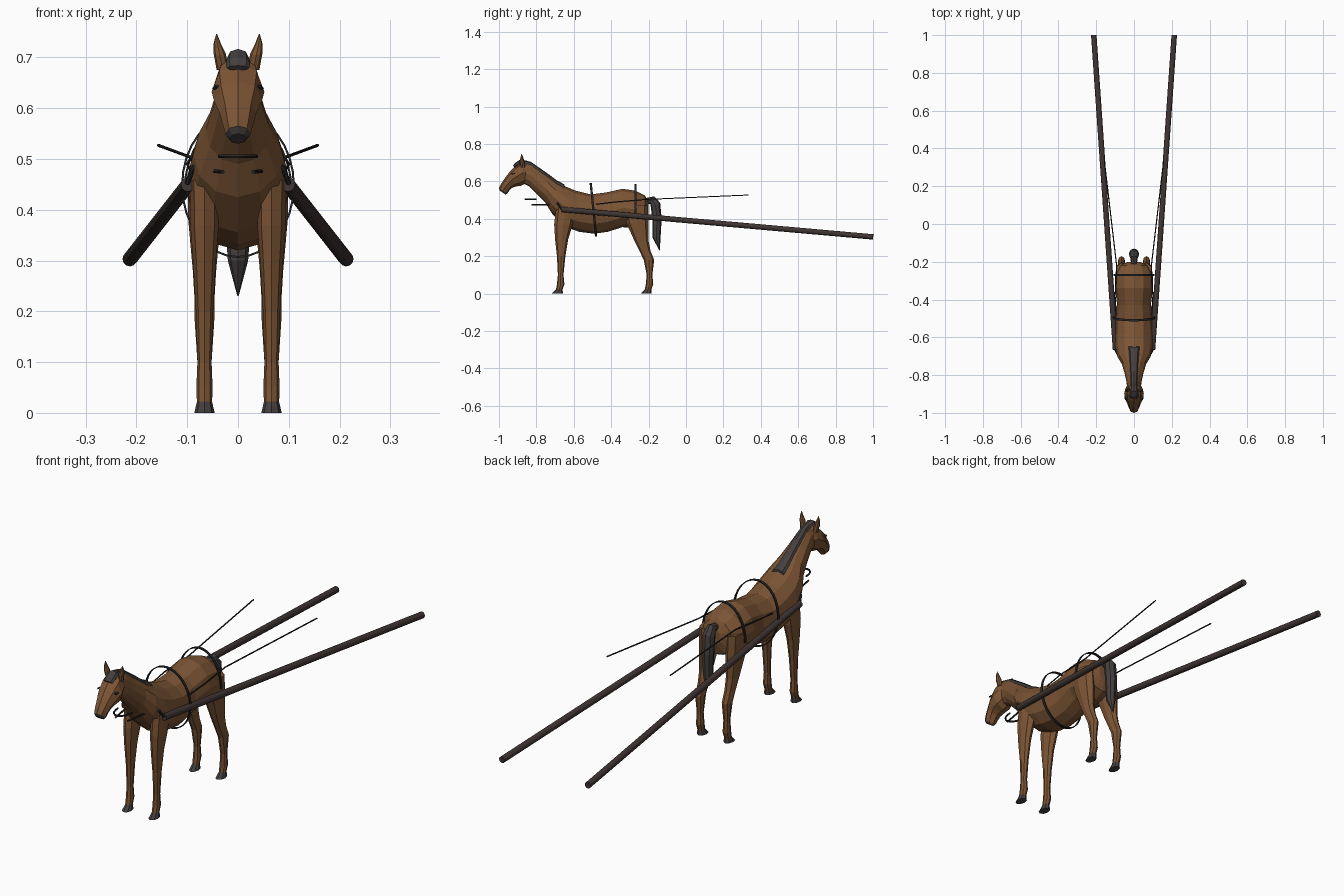
import bpy, bmesh
from math import sin, cos, pi
from mathutils import Vector

cube = bpy.data.objects.get("Cube")
if cube:
    bpy.data.objects.remove(cube)


def material(name, red, green, blue):
    mat = bpy.data.materials.new(name)
    mat.use_nodes = True
    mat.diffuse_color = (red, green, blue, 1)
    shader = mat.node_tree.nodes["Principled BSDF"]
    shader.inputs["Base Color"].default_value = mat.diffuse_color
    return mat


coat = material("brown_coat", .2, .09, .035)
hair = material("dark_hair", .06, .05, .05)
wood = material("dark_wood", .05, .036, .033)
leather = material("black_leather", .02, .02, .02)


def add_object(name, data, materials):
    ob = bpy.data.objects.new(name, data)
    bpy.context.collection.objects.link(ob)
    for mat in materials:
        data.materials.append(mat)
    return ob


def add_mesh(name, bm, materials):
    mesh = bpy.data.meshes.new(name)
    bm.to_mesh(mesh)
    bm.free()
    return add_object(name, mesh, materials)


def ring(top, bottom, half, x=0, sides=8):
    """Elliptical cross-section whose rims are two (y, z) points."""
    top, bottom = Vector((x, *top)), Vector((x, *bottom))
    centre, rise = (top + bottom) / 2, (top - bottom) / 2
    across = Vector((half, 0, 0))
    angles = [2 * pi * i / sides for i in range(sides)]
    return [centre + across * cos(a) + rise * sin(a) for a in angles]


def loft(name, rings, materials, second_colour=None, paired=False):
    """Skin the rings, close the ends and optionally mirror the part."""
    bm = bmesh.new()
    loops = [[bm.verts.new(point) for point in points] for points in rings]
    for near, far in zip(loops, loops[1:]):
        for i in range(len(near)):
            bm.faces.new((near[i - 1], near[i], far[i], far[i - 1]))
    bm.faces.new(loops[0])
    bm.faces.new(loops[-1])
    bmesh.ops.recalc_face_normals(bm, faces=bm.faces)
    if second_colour:
        for face in bm.faces:
            face.material_index = int(second_colour(face.calc_center_median()))
    ob = add_mesh(name, bm, materials)
    if paired:
        ob.modifiers.new("mirror", 'MIRROR').use_mirror_merge = False
    return ob


def cord(name, points, radius, mat=leather, roundness=1, signs=(1, -1)):
    """Round rod or cord through the points, repeated on each listed side."""
    curve = bpy.data.curves.new(name, 'CURVE')
    curve.dimensions = '3D'
    curve.bevel_depth = radius
    curve.bevel_resolution = roundness
    curve.use_fill_caps = True
    for sign in signs:
        spline = curve.splines.new('POLY')
        spline.use_smooth = False
        spline.points.add(len(points) - 1)
        for point, (x, y, z) in zip(spline.points, points):
            point.co = (sign * x, y, z, 1)
    return add_object(name, curve, [mat])


def hoop(name, y, z, half, height, sweep, lean=0, width=.012, steps=32):
    """Flat strap bent along an arc around the body."""
    bm = bmesh.new()
    edges = []
    for i in range(steps + 1):
        angle = sweep * i / steps
        x, rise = half * cos(angle), height * sin(angle)
        middle = y - lean * rise
        edges.append([bm.verts.new((x, middle + offset, z + rise))
                      for offset in (-width / 2, width / 2)])
    for near, far in zip(edges, edges[1:]):
        bm.faces.new((near[0], near[1], far[1], far[0]))
    strap = add_mesh(name, bm, [leather])
    strap.modifiers.new("thickness", 'SOLIDIFY').thickness = width / 3
    return strap


def body_ring(top, bottom, half):
    return ring(top, bottom, half, sides=12)


# Torso from the rump to the shoulders
torso = [
    body_ring(top=(-.2, .49), bottom=(-.2, .42), half=.03),
    body_ring(top=(-.22, .525), bottom=(-.215, .37), half=.075),
    body_ring(top=(-.27, .55), bottom=(-.26, .35), half=.1),
    body_ring(top=(-.34, .56), bottom=(-.34, .355), half=.1),
    body_ring(top=(-.43, .54), bottom=(-.42, .33), half=.09),
    body_ring(top=(-.51, .53), bottom=(-.49, .32), half=.098),
    body_ring(top=(-.59, .55), bottom=(-.57, .33), half=.1),
]
# Neck from the withers to the poll
neck = [
    body_ring(top=(-.65, .575), bottom=(-.64, .355), half=.1),
    body_ring(top=(-.69, .595), bottom=(-.715, .425), half=.088),
    body_ring(top=(-.73, .625), bottom=(-.755, .49), half=.064),
    body_ring(top=(-.78, .66), bottom=(-.8, .535), half=.05),
    body_ring(top=(-.83, .695), bottom=(-.84, .575), half=.04),
    body_ring(top=(-.865, .705), bottom=(-.875, .59), half=.036),
]
loft("body", torso + neck, [coat])

# Mane follows the crest of the neck and narrows towards the poll
mane = []
for i, points in enumerate(neck):
    crest, throat = points[3], points[9]
    outward = (crest - throat).normalized() * .009
    root = crest - outward * 3
    mane.append(ring((crest + outward).yz, root.yz, half=.03 - .003 * i))
loft("mane", mane, [hair])

# Head with a dark nose
loft("head", [
    ring(top=(-.845, .7), bottom=(-.84, .6), half=.03),
    ring(top=(-.875, .71), bottom=(-.865, .585), half=.045),
    ring(top=(-.905, .69), bottom=(-.885, .575), half=.052),
    ring(top=(-.94, .655), bottom=(-.91, .573), half=.047),
    ring(top=(-.97, .615), bottom=(-.93, .565), half=.036),
    ring(top=(-.99, .585), bottom=(-.945, .55), half=.03),
    ring(top=(-1, .565), bottom=(-.955, .535), half=.025),
    ring(top=(-.995, .55), bottom=(-.965, .53), half=.016),
], [coat, hair], second_colour=lambda c: c.y < -.968 and c.z < .56)

loft("forelock", [
    ring(top=(-.85, .708), bottom=(-.855, .68), half=.016),
    ring(top=(-.885, .717), bottom=(-.88, .68), half=.022),
    ring(top=(-.912, .7), bottom=(-.9, .675), half=.024),
    ring(top=(-.925, .684), bottom=(-.915, .674), half=.022),
], [hair])

loft("ears", [
    ring(top=(-.885, .675), bottom=(-.86, .675), half=.012, x=.03),
    ring(top=(-.89, .705), bottom=(-.865, .71), half=.012, x=.036),
    ring(top=(-.885, .728), bottom=(-.87, .728), half=.007, x=.041),
    ring(top=(-.88, .746), bottom=(-.878, .746), half=.001, x=.042),
], [coat], paired=True)

loft("eyes", [
    ring(top=(-.936, .641), bottom=(-.922, .646), half=.004, x=.042),
    ring(top=(-.927, .636), bottom=(-.912, .642), half=.004, x=.047),
], [leather], paired=True)

loft("tail", [
    ring(top=(-.22, .51), bottom=(-.21, .48), half=.015),
    ring(top=(-.17, .52), bottom=(-.19, .48), half=.02),
    ring(top=(-.138, .485), bottom=(-.188, .46), half=.027),
    ring(top=(-.13, .4), bottom=(-.18, .4), half=.027),
    ring(top=(-.136, .3), bottom=(-.18, .3), half=.02),
    ring(top=(-.14, .23), bottom=(-.145, .235), half=.002),
], [hair])


def leg(name, upper, foot_y):
    """Upper rows give height, front and back; the foot is shared."""
    foot = [(.1, -.015, .015), (.05, -.02, .02), (.022, -.025, .01), (0, -.048, .012)]
    rows = upper + [(z, foot_y + front, foot_y + back) for z, front, back in foot]
    rings = [ring((front, z), (back, z), half=.008 + .2 * (back - front), x=.066)
             for z, front, back in rows]
    loft(name, rings, [coat, hair], second_colour=lambda c: c.z < .02, paired=True)


leg("front_legs", [(.46, -.695, -.59), (.37, -.705, -.605), (.29, -.7, -.63),
                   (.2, -.69, -.645)], foot_y=-.67)
leg("hind_legs", [(.47, -.33, -.205), (.38, -.32, -.2), (.28, -.275, -.2),
                  (.23, -.25, -.19), (.18, -.226, -.17)], foot_y=-.195)

# Shaft poles and the cords of the harness
cord("shafts", [(.098, -.665, .45), (.213, 1, .303)], radius=.0145, mat=wood, roundness=4)
cord("shaft_ties", [(.06, -.705, .522), (.09, -.685, .48), (.1, -.665, .452)], radius=.005)
cord("reins", [(.157, .335, .527), (.092, -.22, .503), (.1, -.38, .49), (.094, -.48, .478)],
     radius=.003)
cord("breast_cords", [(.03, -.825, .475), (.05, -.7, .476)], radius=.004)
arc = [pi * i / 10 for i in range(11)]
cord("neck_loop", [(.036 * cos(a), -.8 - .06 * sin(a), .505) for a in arc],
     radius=.004, signs=(1,))

# Girth around the barrel and strap over the croup
hoop("girth", y=-.495, z=.448, half=.112, height=.143, sweep=2 * pi, lean=.1)
hoop("croup_strap", y=-.27, z=.43, half=.108, height=.155, sweep=pi)
